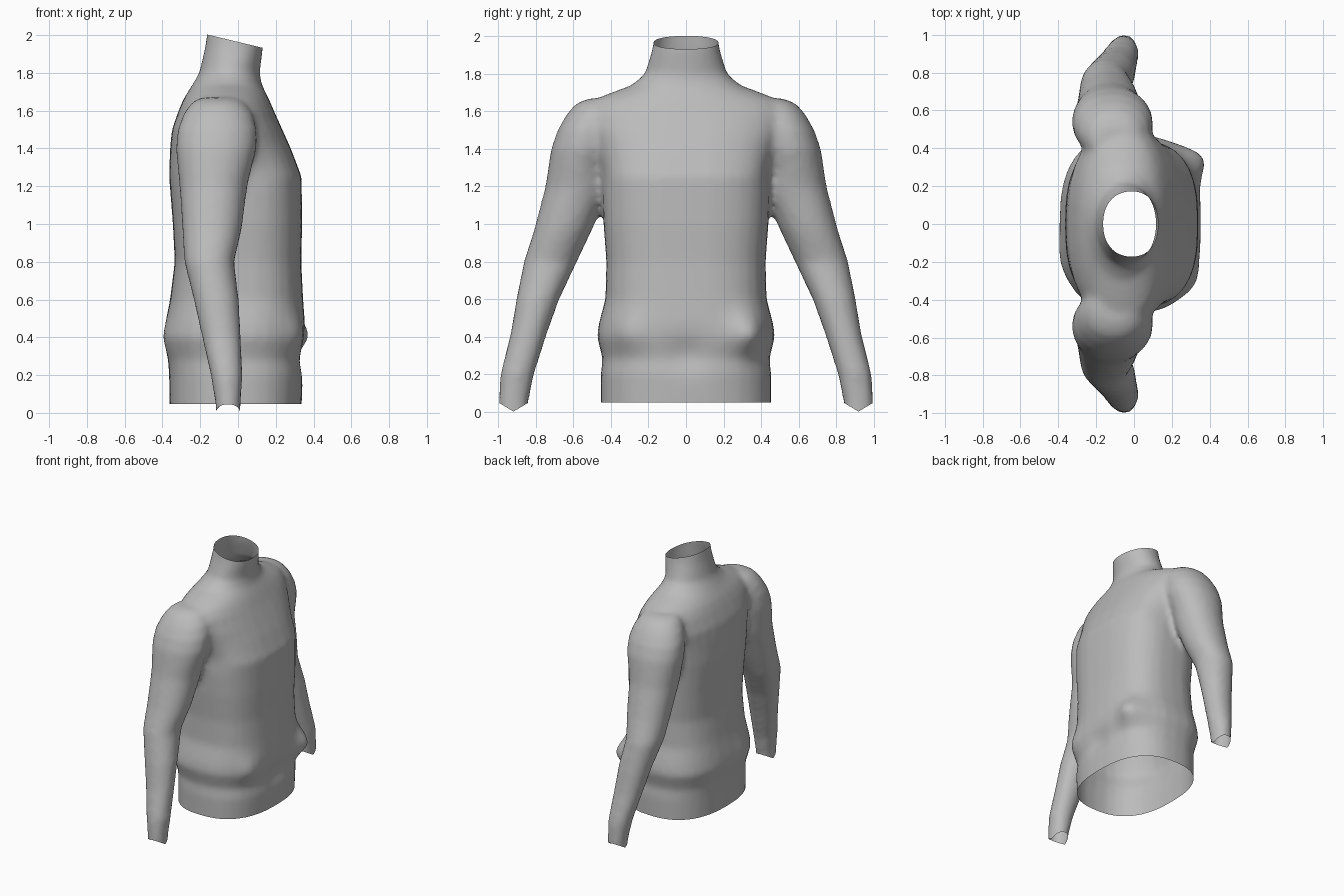
import bpy, bmesh, math
from mathutils import Vector

cube = bpy.data.objects.get("Cube")
if cube:
    bpy.data.objects.remove(cube, do_unlink=True)

wool = bpy.data.materials.new("grey wool")
wool.use_nodes = True
GREY = (0.5, 0.5, 0.5, 1)
wool.diffuse_color = GREY
wool.node_tree.nodes["Principled BSDF"].inputs["Base Color"].default_value = GREY


def spow(v, e):
    return math.copysign(abs(v) ** e, v)


def loft(bm, rows, sides=32):
    """Closed tube of level rings: z, x min, x max, y min, y max, roundness."""
    rings = []
    for z, x0, x1, y0, y1, n in rows:
        ring = []
        for i in range(sides):
            a = math.tau * i / sides
            ring.append(bm.verts.new(((x0 + x1) / 2 + (x1 - x0) / 2 * spow(math.cos(a), 2 / n),
                                      (y0 + y1) / 2 + (y1 - y0) / 2 * spow(math.sin(a), 2 / n), z)))
        rings.append(ring)
    for a, b in zip(rings, rings[1:]):
        for i in range(sides):
            j = (i + 1) % sides
            bm.faces.new((a[i], a[j], b[j], b[i]))
    bm.faces.new(rings[0][::-1])
    bm.faces.new(rings[-1])


# Torso and collar: z, back, front, half width, roundness
torso = [(-.1, -.36, .33, .455, 2.5), (.2, -.365, .345, .455, 2.5), (.28, -.37, .335, .445, 2.5),
         (.4, -.395, .355, .475, 2.6), (.47, -.385, .355, .465, 2.6), (.6, -.36, .345, .43, 2.7),
         (.8, -.335, .335, .425, 2.7), (1, -.345, .34, .44, 2.7), (1.25, -.365, .337, .45, 2.7),
         (1.4, -.36, .28, .48, 2.5), (1.5, -.35, .235, .52, 2.4), (1.6, -.315, .19, .54, 2.2),
         (1.66, -.29, .165, .5, 2), (1.7, -.265, .145, .4, 2), (1.74, -.24, .125, .29, 2),
         (1.8, -.205, .115, .22, 2), (1.93, -.175, .132, .18, 2.2), (2.1, -.15, .13, .155, 2.2)]

# Right-hand sleeve: z, back, front, inner side, outer side
sleeve = [(-.1, -.11, .01, .85, .995), (.05, -.12, .015, .84, 1), (.2, -.145, .025, .81, .99),
          (.42, -.195, .015, .74, .935), (.6, -.235, .005, .675, .905), (.8, -.285, -.02, .58, .865),
          (.97, -.295, .02, .5, .81), (1.2, -.31, .05, .4, .75), (1.4, -.33, .1, .36, .72),
          (1.5, -.32, .1, .35, .685), (1.58, -.29, .08, .33, .64), (1.64, -.25, .04, .33, .59),
          (1.67, -.2, 0, .34, .52)]

bm = bmesh.new()
loft(bm, [(z, b, f, -w, w, n) for z, b, f, w, n in torso])
for side in (1, -1):
    loft(bm, [(z, b, f, *sorted((side * i, side * o)), 2.1) for z, b, f, i, o in sleeve], 20)

mesh = bpy.data.meshes.new("sweater")
bm.to_mesh(mesh)
bm.free()
sweater = bpy.data.objects.new("sweater", mesh)
bpy.context.collection.objects.link(sweater)

# Knit body and sleeves into one skin
remesh = sweater.modifiers.new("merge", "REMESH")
remesh.mode = "VOXEL"
remesh.voxel_size = 0.022
soft = sweater.modifiers.new("soften", "SMOOTH")
soft.factor = 0.5
soft.iterations = 5
merged = bpy.data.meshes.new_from_object(sweater.evaluated_get(bpy.context.evaluated_depsgraph_get()))
sweater.modifiers.clear()
sweater.data = merged
merged.name = "sweater"

bm = bmesh.new()
bm.from_mesh(merged)


def trim(point, normal, region):
    """Cut away everything beyond a plane, within one region."""
    faces = [f for f in bm.faces if region(f.calc_center_median())]
    geom = list({v for f in faces for v in f.verts}) + list({e for f in faces for e in f.edges}) + faces
    bmesh.ops.bisect_plane(bm, geom=geom, plane_co=point, plane_no=normal, clear_outer=True)


# Openings: hem, slanted collar and pointed cuffs
trim((0, 0, .047), (0, 0, -1), lambda c: abs(c.y) < .6 and c.z < .3)
trim((-.15, 0, 2), (.24, 0, 1), lambda c: c.z > 1.8)
for side in (1, -1):
    for slope in (.6, -.6):
        trim((-.04, side * .92, 0), (0, slope, -1), lambda c: c.y * side > .6 and c.z < .3)

# Gathered folds: centre, push, size
folds = [((.3, .34, .41), (.075, .02, 0), .11), ((-.35, -.2, .4), (-.012, 0, 0), .12),
         ((.33, 0, .31), (-.02, 0, 0), .1), ((.3, -.3, .42), (.02, -.01, 0), .1),
         ((.1, .42, 1.28), (-.03, 0, 0), .08), ((.1, -.42, 1.28), (-.03, 0, 0), .08)]
for centre, push, size in folds:
    for v in bm.verts:
        d = (v.co - Vector(centre)).length / size
        v.co += Vector(push) * math.exp(-d * d)
for f in bm.faces:
    f.smooth = True
bm.to_mesh(merged)
bm.free()
merged.materials.clear()
merged.materials.append(wool)
